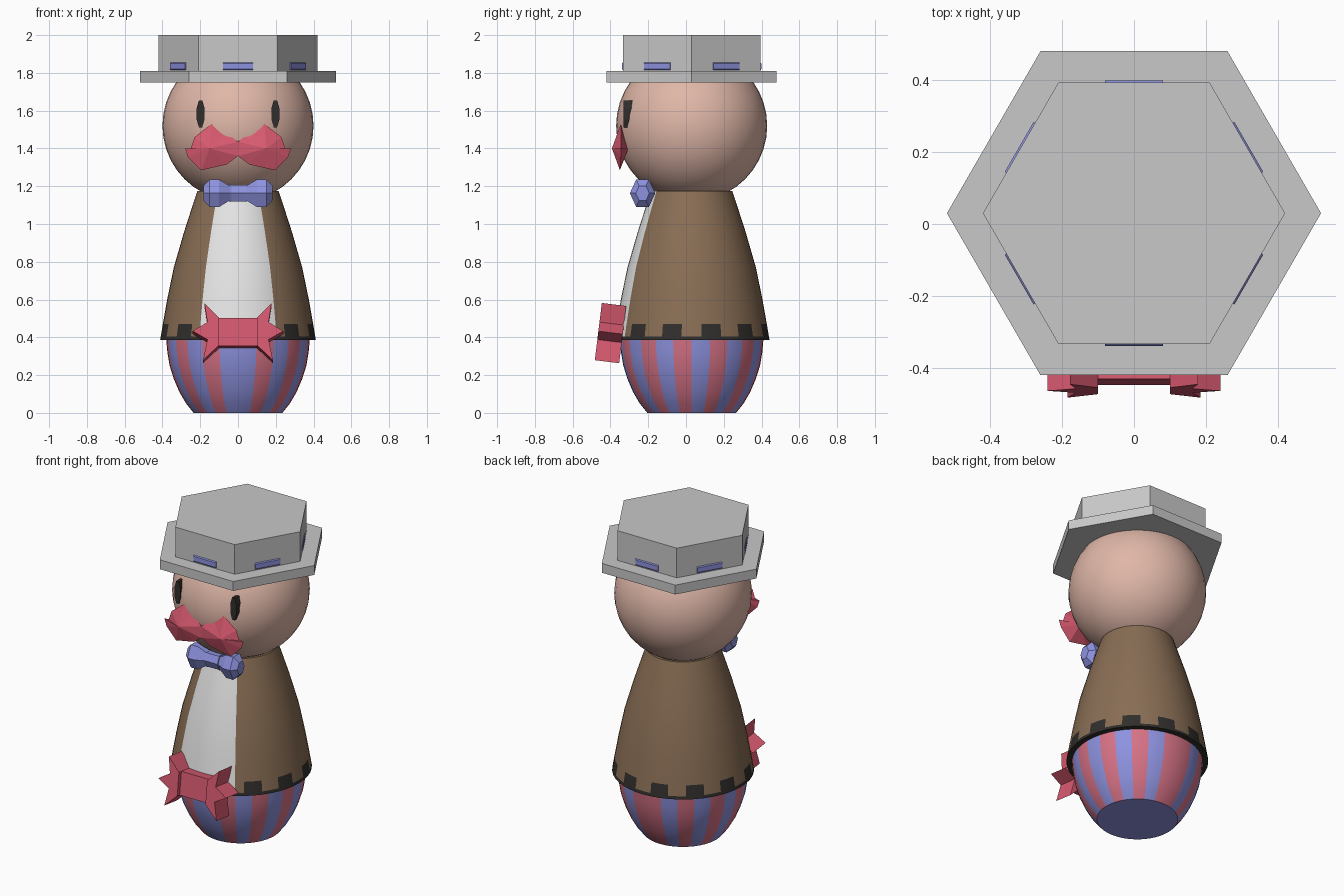
import bpy, bmesh
from math import cos, sin, pi, atan2, degrees, radians
from mathutils import Matrix, Vector

if "Cube" in bpy.data.objects:
    bpy.data.objects.remove(bpy.data.objects["Cube"], do_unlink=True)

AXIS_Y = 0.03


def material(name, rgb):
    m = bpy.data.materials.new(name)
    m.use_nodes = True
    m.diffuse_color = (*rgb, 1)
    m.node_tree.nodes["Principled BSDF"].inputs["Base Color"].default_value = (*rgb, 1)
    return m


GREY = material("hat grey", (0.58, 0.58, 0.58))
SKIN = material("skin", (0.74, 0.47, 0.39))
BROWN = material("coat brown", (0.25, 0.155, 0.09))
WHITE = material("shirt white", (0.78, 0.78, 0.78))
BLUE = material("periwinkle blue", (0.27, 0.29, 0.74))
PINK = material("stripe pink", (0.68, 0.17, 0.24))
RED = material("rose red", (0.68, 0.10, 0.16))
BLACK = material("trim black", (0.03, 0.028, 0.025))


def finish(name, bm, mats, smooth=False):
    bmesh.ops.recalc_face_normals(bm, faces=bm.faces)
    mesh = bpy.data.meshes.new(name)
    bm.to_mesh(mesh)
    bm.free()
    for m in mats:
        mesh.materials.append(m)
    ob = bpy.data.objects.new(name, mesh)
    bpy.context.collection.objects.link(ob)
    if smooth:
        bpy.ops.object.select_all(action="DESELECT")
        ob.select_set(True)
        bpy.context.view_layer.objects.active = ob
        bpy.ops.object.shade_smooth_by_angle(angle=radians(35))
    return ob


def loft(bm, rings):
    """Join rings of points and close both ends."""
    rows = [[bm.verts.new(p) for p in ring] for ring in rings]
    n = len(rows[0])
    for a, b in zip(rows, rows[1:]):
        for i in range(n):
            j = (i + 1) % n
            bm.faces.new((a[i], a[j], b[j], b[i]))
    bm.faces.new(rows[0])
    bm.faces.new(rows[-1])


def lathe(name, profile, sides, mats, rule=None, smooth=True):
    """Turn a (radius, z) profile; rule picks a material from angle off the front and height."""
    bm = bmesh.new()
    loft(bm, [[(r * cos(2 * pi * i / sides), AXIS_Y + r * sin(2 * pi * i / sides), z)
               for i in range(sides)] for r, z in profile])
    if rule:
        for f in bm.faces:
            c = f.calc_center_median()
            cap = len(f.verts) > 4
            f.material_index = rule(degrees(atan2(abs(c.x), AXIS_Y - c.y)), c.z, cap)
    return finish(name, bm, mats, smooth)


def prism(name, outline, front, back, mat, side=1, tilt=None):
    """Extrude an (x, z) outline along y."""
    bm = bmesh.new()
    loft(bm, [[(side * x, y, z) for x, z in outline] for y in (front, back)])
    if tilt:
        bmesh.ops.transform(bm, matrix=tilt, verts=bm.verts)
    return finish(name, bm, [mat])


# Striped rounded base
lathe("striped_base",
      [(0.235, 0), (0.275, 0.05), (0.31, 0.11), (0.34, 0.18), (0.362, 0.25), (0.374, 0.32), (0.38, 0.39)],
      48, [BLUE, PINK], lambda a, z, cap: 0 if cap else int(a // 15) % 2)


# Coat with shirt front and notched trim
def coat_rule(a, z, cap):
    if z < 0.405 or (z < 0.47 and 7.5 < a % 30 < 22.5):
        return 2
    return 1 if a < 30 and not cap else 0


lathe("coat",
      [(0.37, 0.385), (0.412, 0.386), (0.409, 0.405), (0.398, 0.47), (0.375, 0.6),
       (0.34, 0.77), (0.285, 0.96), (0.243, 1.09), (0.215, 1.175)],
      48, [BROWN, WHITE, BLACK], coat_rule)

# Head
bm = bmesh.new()
bmesh.ops.create_uvsphere(bm, u_segments=40, v_segments=20, radius=0.4,
                          matrix=Matrix.Translation((0, AXIS_Y, 1.52)))
finish("head", bm, [SKIN], True)

# Six-sided hat
lathe("hat_brim", [(0.52, 1.75), (0.52, 1.81)], 6, [GREY], smooth=False)
lathe("hat_crown", [(0.42, 1.81), (0.42, 2.0)], 6, [GREY], smooth=False)

# Hat band loops, one on each flat of the crown
bm = bmesh.new()
apothem = 0.42 * cos(pi / 6)
for k in range(6):
    turn = Matrix.Translation((0, AXIS_Y, 0)) @ Matrix.Rotation(k * pi / 3, 4, "Z")
    section = [(0, 1.814), (0.005, 1.82), (0.005, 1.85), (0, 1.856), (-0.01, 1.835)]
    loft(bm, [[turn @ Vector((x, -apothem - d, z)) for d, z in section] for x in (-0.08, 0.08)])
finish("hat_band_loops", bm, [BLUE])

# Face and moustache
eye = [(0.198 + 0.023 * cos(pi / 8 + i * pi / 4), 1.583 + 0.077 * sin(pi / 8 + i * pi / 4))
       for i in range(8)]
half = [(0, -0.372, 1.435), (0.07, -0.35, 1.49), (0.14, -0.345, 1.53), (0.23, -0.345, 1.46),
        (0.25, -0.345, 1.4), (0.28, -0.345, 1.4), (0.265, -0.345, 1.355),
        (0.195, -0.35, 1.285), (0.06, -0.36, 1.315), (0, -0.372, 1.36)]
for side, label in ((1, "left"), (-1, "right")):
    prism(label + "_eye", eye, -0.33, -0.28, BLACK, side)
    bm = bmesh.new()
    rim = [bm.verts.new((side * x, y, z)) for x, y, z in half]
    for y in (-0.392, -0.305):
        tip = bm.verts.new((side * 0.15, y, 1.4))
        for a, b in zip(rim, rim[1:] + rim[:1]):
            bm.faces.new((a, b, tip))
    finish(label + "_moustache", bm, [RED])


# Bow tie
def tie_part(name, stations, side=1):
    bm = bmesh.new()
    loft(bm, [[(side * x, -0.23 + 0.8 * r * cos(i * pi / 3), 1.163 + r * sin(i * pi / 3))
               for i in range(6)] for x, r in stations])
    finish(name, bm, [BLUE])


tie_part("bow_tie_knot", [(-0.045, 0.055), (-0.035, 0.05), (0.035, 0.05), (0.045, 0.055)])
for side, label in ((1, "left"), (-1, "right")):
    tie_part(label + "_bow_tie_wing", [(0.03, 0.035), (0.1, 0.084), (0.15, 0.084), (0.182, 0.045)], side)

# Spiked waist bow, leaning with the coat
lean = (Matrix.Translation((0, -0.4, 0.42)) @ Matrix.Rotation(radians(-7), 4, "X")
        @ Matrix.Translation((0, 0, -0.42)))
prism("waist_bow_centre", [(-0.11, 0.35), (0.11, 0.35), (0.11, 0.497), (-0.11, 0.497)],
      -0.04, 0.065, RED, tilt=lean)
spikes = [(0.1, 0.497), (0.178, 0.575), (0.162, 0.473), (0.24, 0.425),
          (0.162, 0.38), (0.185, 0.27), (0.1, 0.35)]
for side, label in ((1, "left"), (-1, "right")):
    prism(label + "_waist_bow_spikes", spikes, -0.065, 0.065, RED, side, lean)
